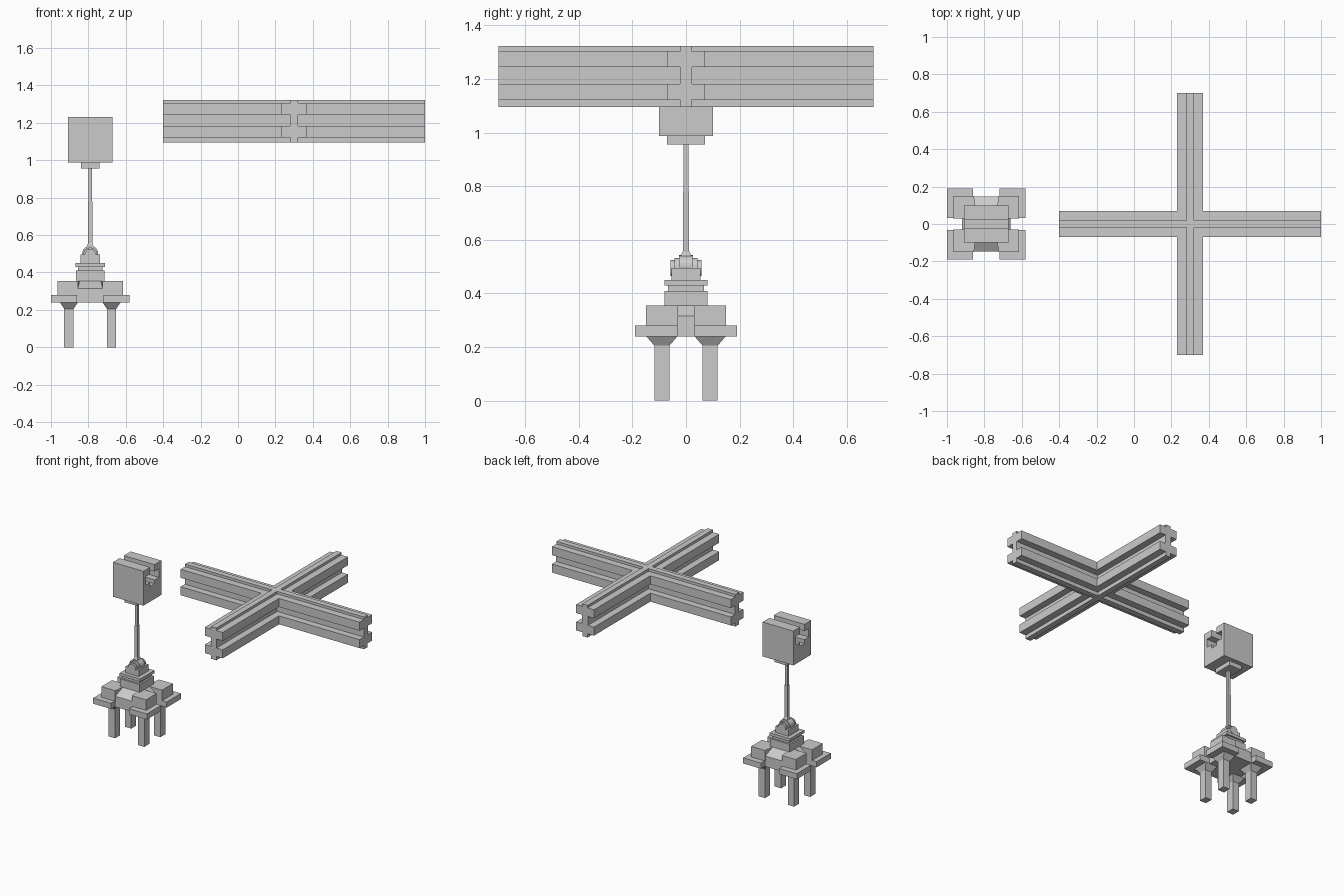
import bpy, bmesh, math
from mathutils import Matrix, Vector

if "Cube" in bpy.data.objects:
    bpy.data.objects.remove(bpy.data.objects["Cube"])

CX = -0.79   # stand centre in x


def finish(name, bm):
    bmesh.ops.remove_doubles(bm, verts=bm.verts, dist=1e-5)
    bmesh.ops.recalc_face_normals(bm, faces=bm.faces)
    me = bpy.data.meshes.new(name)
    bm.to_mesh(me)
    bm.free()
    ob = bpy.data.objects.new(name, me)
    bpy.context.collection.objects.link(ob)
    return ob


def loft(name, a, b):
    """Closed solid between two matching loops of points."""
    bm = bmesh.new()
    va = [bm.verts.new(p) for p in a]
    vb = [bm.verts.new(p) for p in b]
    n = len(va)
    for i in range(n):
        j = (i + 1) % n
        bm.faces.new((va[i], va[j], vb[j], vb[i]))
    bm.faces.new(va)
    bm.faces.new(vb)
    return finish(name, bm)


def rect(x, y, hx, hy, z):
    return [(x - hx, y - hy, z), (x + hx, y - hy, z), (x + hx, y + hy, z), (x - hx, y + hy, z)]


def frustum(name, x, y, z0, z1, h0, h1=None):
    return loft(name, rect(x, y, *h0, z0), rect(x, y, *(h1 or h0), z1))


def pin(name, r, half, z, sides=20):
    ring = [(CX + r * math.cos(2 * math.pi * i / sides), z + r * math.sin(2 * math.pi * i / sides))
            for i in range(sides)]
    return loft(name, [(x, -half, h) for x, h in ring], [(x, half, h) for x, h in ring])


# Crossed rails: four arms of one profile, mitred together at the centre
half = [(0.02, 1.323), (0.02, 1.305), (0.07, 1.305), (0.07, 1.245), (0.022, 1.245),
        (0.022, 1.182), (0.07, 1.182), (0.07, 1.122), (0.02, 1.122), (0.02, 1.095)]
profile = [(0, 1.323)] + half + [(0, 1.095)] + [(-y, z) for y, z in reversed(half)]
bm = bmesh.new()
for k in range(4):
    rot = Matrix.Translation((0.3, 0, 0)) @ Matrix.Rotation(k * math.pi / 2, 4, 'Z')
    inner = [bm.verts.new(rot @ Vector((abs(y), y, z))) for y, z in profile]
    outer = [bm.verts.new(rot @ Vector((0.7, y, z))) for y, z in profile]
    for i in range(len(profile)):
        j = (i + 1) % len(profile)
        bm.faces.new((inner[i], inner[j], outer[j], outer[i]))
    bm.faces.new(outer)
finish("crossed_rails", bm)

# Clamp block with a slot that fits the lower half of the rail
side = [(0.1, 0.987), (0.1, 1.23), (0.024, 1.23), (0.024, 1.182), (0.072, 1.182),
        (0.072, 1.122), (0.024, 1.122), (0.024, 1.095)]
clamp = side + [(-y, z) for y, z in reversed(side)]
loft("clamp_block", [(CX - 0.12, y, z) for y, z in clamp], [(CX + 0.12, y, z) for y, z in clamp])

# Post
frustum("clamp_plate", CX, 0, 0.955, 0.987, (0.05, 0.07))
frustum("upper_rod", CX, 0, 0.78, 0.955, (0.01, 0.01))
frustum("lower_rod", CX, 0, 0.55, 0.78, (0.012, 0.012))
frustum("rod_collar", CX, 0, 0.53, 0.557, (0.02, 0.025), (0.012, 0.012))

# Hinge
pin("hinge_barrel", 0.043, 0.026, 0.5)
pin("hinge_knuckle", 0.038, 0.042, 0.495)
pin("hinge_pin", 0.03, 0.057, 0.495)
frustum("hinge_cradle", CX, 0, 0.45, 0.495, (0.052, 0.055))

# Stepped pedestal
frustum("pedestal_cap", CX, 0, 0.43, 0.45, (0.08, 0.08))
frustum("pedestal_neck", CX, 0, 0.41, 0.43, (0.065, 0.068))
frustum("pedestal_body", CX, 0, 0.355, 0.41, (0.077, 0.08))
frustum("pedestal_skirt", CX, 0, 0.315, 0.355, (0.13, 0.148), (0.077, 0.08))
frustum("base_core", CX, 0, 0.24, 0.315, (0.13, 0.148))

# Four corner feet: pad, plate, bracket and leg
for sx, xn in ((-1, "left"), (1, "right")):
    for sy, yn in ((-1, "front"), (1, "back")):
        tag = f"{yn}_{xn}"
        pad = [(0.066, 0.15), (0.175, 0.15), (0.175, 0.03), (0.05, 0.03)]
        loft("corner_pad_" + tag, *[[(CX + sx * x, sy * y, z) for x, y in pad] for z in (0.28, 0.355)])
        frustum("corner_plate_" + tag, CX + sx * 0.14, sy * 0.111, 0.24, 0.28, (0.07, 0.079))
        lx, ly = CX + sx * 0.114, sy * 0.09
        frustum("leg_bracket_" + tag, lx, ly, 0.205, 0.24, (0.025, 0.028), (0.048, 0.058))
        frustum("leg_" + tag, lx, ly, 0, 0.205, (0.025, 0.028))
